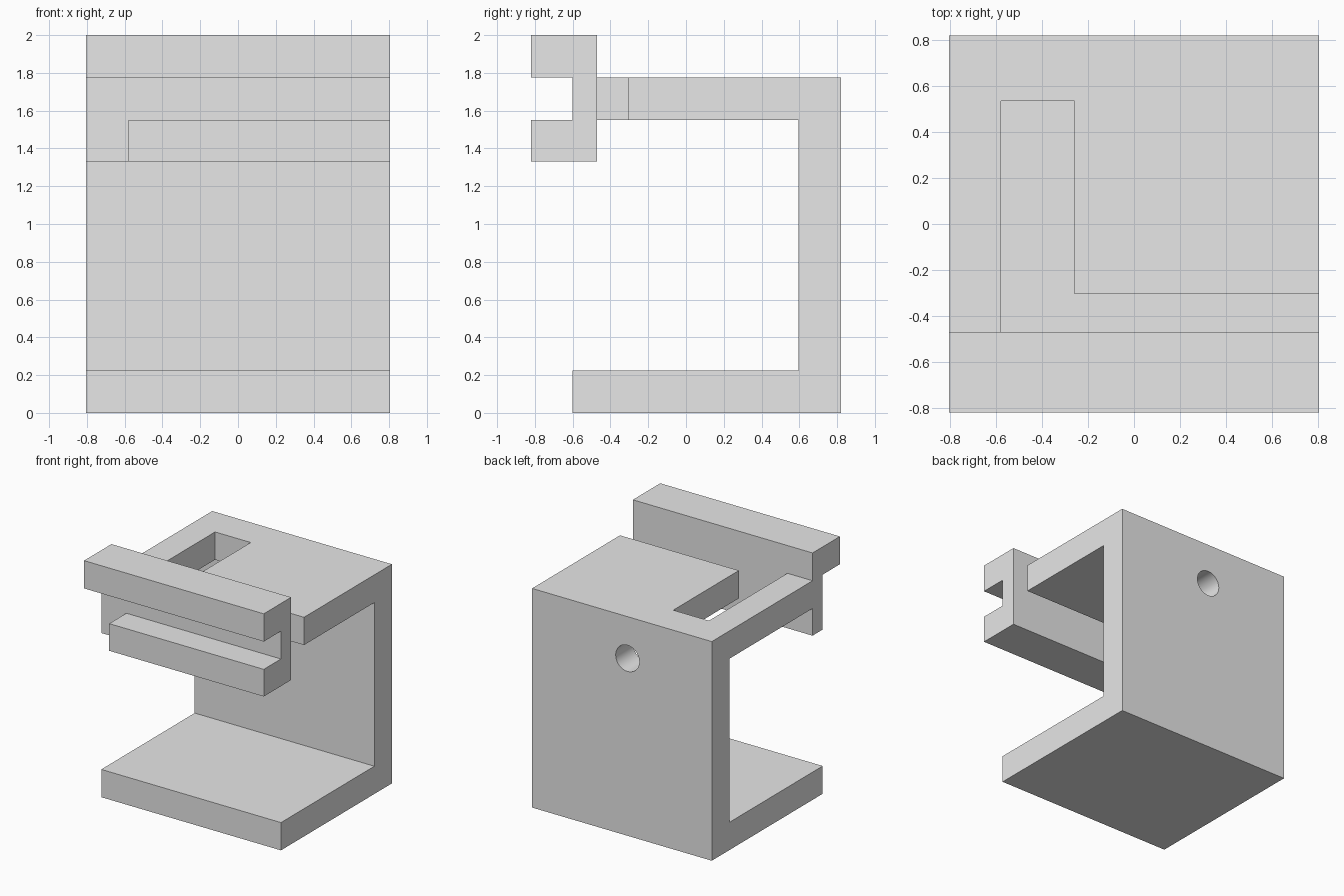
import bpy
import bmesh
import math
from mathutils import Vector

cube = bpy.data.objects.get("Cube")
if cube:
    bpy.data.objects.remove(cube, do_unlink=True)

grey = bpy.data.materials.new("plain grey")
grey.use_nodes = True
grey.diffuse_color = (0.8, 0.8, 0.8, 1)
grey.node_tree.nodes["Principled BSDF"].inputs["Base Color"].default_value = (0.8, 0.8, 0.8, 1)

HALF = 0.805                   # half width of the bracket
BACK, INNER = 0.82, 0.595      # outer and inner face of the back wall
ARM_FRONT, RAIL_FRONT = -0.47, -0.82
TOP_LOW, TOP_HIGH = 1.55, 1.775


def extrude(name, points, start, sweep):
    """Prism: a flat outline placed by start() and swept along a vector."""
    bm = bmesh.new()
    face = bm.faces.new([bm.verts.new(start(a, b)) for a, b in points])
    swept = bmesh.ops.extrude_face_region(bm, geom=[face])["geom"]
    verts = [v for v in swept if isinstance(v, bmesh.types.BMVert)]
    bmesh.ops.translate(bm, verts=verts, vec=Vector(sweep))
    bmesh.ops.recalc_face_normals(bm, faces=bm.faces)
    mesh = bpy.data.meshes.new(name)
    bm.to_mesh(mesh)
    bm.free()
    obj = bpy.data.objects.new(name, mesh)
    bpy.context.collection.objects.link(obj)
    mesh.materials.append(grey)
    return obj


def side_profile(name, points):
    return extrude(name, points, lambda y, z: (-HALF, y, z), (2 * HALF, 0, 0))


def cut(obj, cutter):
    """Subtract the cutter and remove it afterwards."""
    mod = obj.modifiers.new("cut", "BOOLEAN")
    mod.operation, mod.solver, mod.object = "DIFFERENCE", "EXACT", cutter
    bpy.ops.object.select_all(action="DESELECT")
    bpy.context.view_layer.objects.active = obj
    obj.select_set(True)
    bpy.ops.object.modifier_apply(modifier=mod.name)
    bpy.data.objects.remove(cutter, do_unlink=True)


# C-shaped frame: base, back wall and top plate
frame = side_profile("frame", [
    (-0.6, 0), (BACK, 0), (BACK, TOP_HIGH), (ARM_FRONT, TOP_HIGH),
    (ARM_FRONT, TOP_LOW), (INNER, TOP_LOW), (INNER, 0.225), (-0.6, 0.225)])

# L-shaped opening that leaves a narrow arm on one side of the top plate
cut(frame, extrude("slot_cutter", [
    (-0.58, -0.55), (1, -0.55), (1, -0.305), (-0.26, -0.305),
    (-0.26, 0.535), (-0.58, 0.535)],
    lambda x, y: (x, y, 1.4), (0, 0, 0.5)))

# Round screw hole through the back wall
ring = [(math.cos(t * math.tau / 48), math.sin(t * math.tau / 48)) for t in range(48)]
cut(frame, extrude("hole_cutter", ring,
    lambda a, b: (-0.05 + 0.106 * a, 0.5, 1.437 + 0.106 * b), (0, 0.5, 0)))

# Channel rail at the front, with its lower lip cut short
rail = side_profile("front_rail", [
    (ARM_FRONT, 1.33), (ARM_FRONT, 2), (RAIL_FRONT, 2), (RAIL_FRONT, TOP_HIGH),
    (-0.6, TOP_HIGH), (-0.6, TOP_LOW), (RAIL_FRONT, TOP_LOW), (RAIL_FRONT, 1.33)])
cut(rail, extrude("lip_cutter", [(-1, -1), (-0.58, -1), (-0.58, -0.6), (-1, -0.6)],
    lambda x, y: (x, y, 1.2), (0, 0, 0.4)))

# Smooth hole wall, sharp edges elsewhere
bpy.ops.object.select_all(action="DESELECT")
for part in (frame, rail):
    part.select_set(True)
bpy.context.view_layer.objects.active = frame
bpy.ops.object.shade_smooth_by_angle(angle=math.radians(30))
